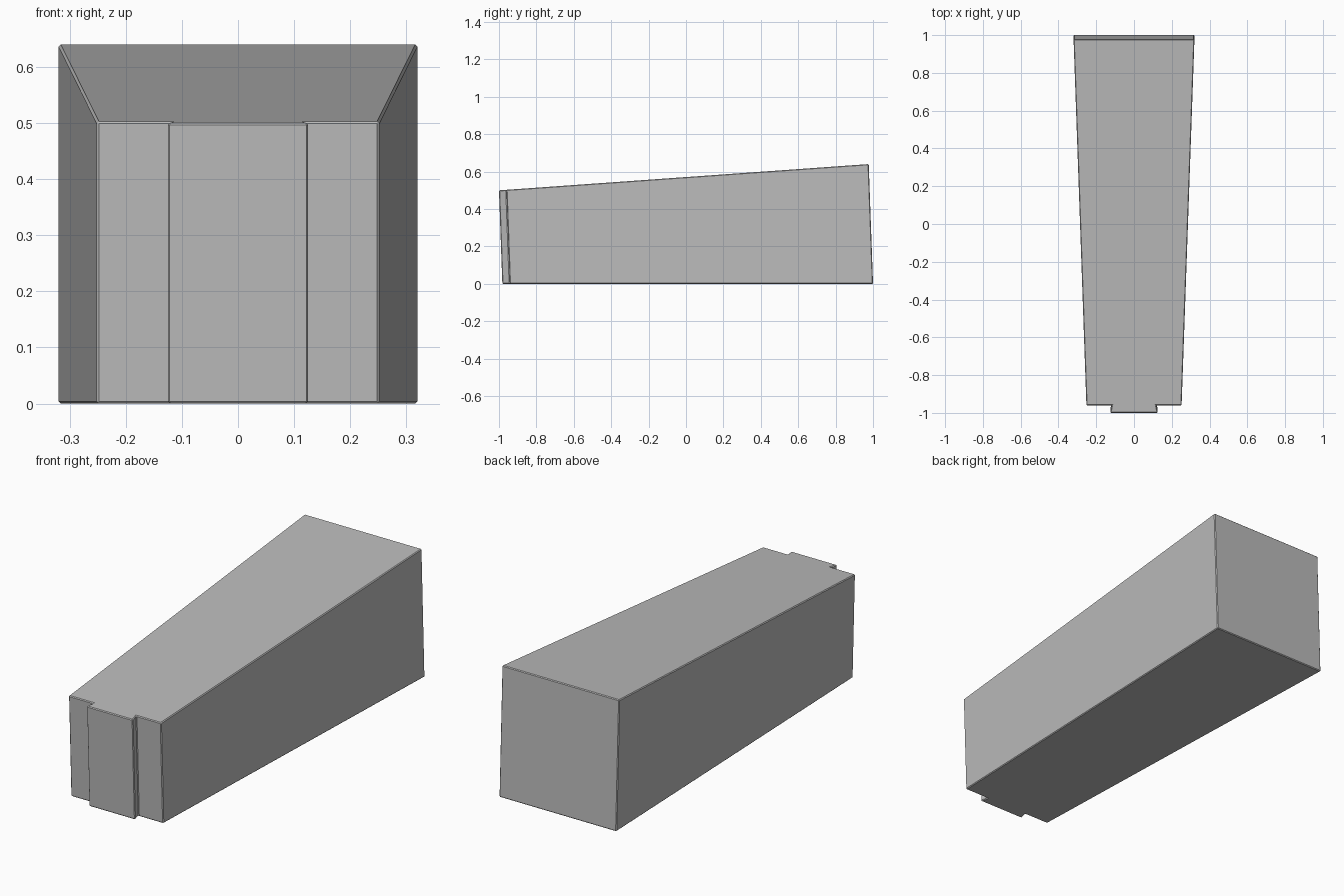
import bpy, bmesh

cube = bpy.data.objects.get("Cube")
if cube:
    bpy.data.objects.remove(cube, do_unlink=True)

# Single stone grey
stone = bpy.data.materials.new("stone_grey")
stone.use_nodes = True
colour = (0.5, 0.5, 0.5, 1.0)
stone.diffuse_color = colour
stone.node_tree.nodes["Principled BSDF"].inputs["Base Color"].default_value = colour

LEAN = 0.036                     # ends lean toward the front with height
TOP_Z, TOP_SLOPE = 0.571, 0.071  # sloping top plane

# Right half of the plan: dovetail tongue, shoulder, flared body
half = [(0.126, -0.982), (0.117, -0.942), (0.252, -0.942), (0.32, 1.0)]
plan = half + [(-x, y) for x, y in reversed(half)]


def top_point(x, y):
    z = (TOP_Z + TOP_SLOPE * y) / (1 + TOP_SLOPE * LEAN)
    return x, y - LEAN * z, z


# Wedge block: bottom and top outlines joined by walls
bm = bmesh.new()
bottom = [bm.verts.new((x, y, 0)) for x, y in plan]
top = [bm.verts.new(top_point(x, y)) for x, y in plan]
bm.faces.new(reversed(bottom))
bm.faces.new(top)
count = len(plan)
for i in range(count):
    j = (i + 1) % count
    bm.faces.new((bottom[i], bottom[j], top[j], top[i]))
bmesh.ops.recalc_face_normals(bm, faces=bm.faces[:])

# Slightly eased edges
bmesh.ops.bevel(bm, geom=bm.edges[:], offset=0.004, offset_type='OFFSET',
                segments=1, profile=0.5, affect='EDGES')

mesh = bpy.data.meshes.new("wedge_block")
bm.to_mesh(mesh)
bm.free()
mesh.materials.append(stone)
block = bpy.data.objects.new("wedge_block", mesh)
bpy.context.collection.objects.link(block)
